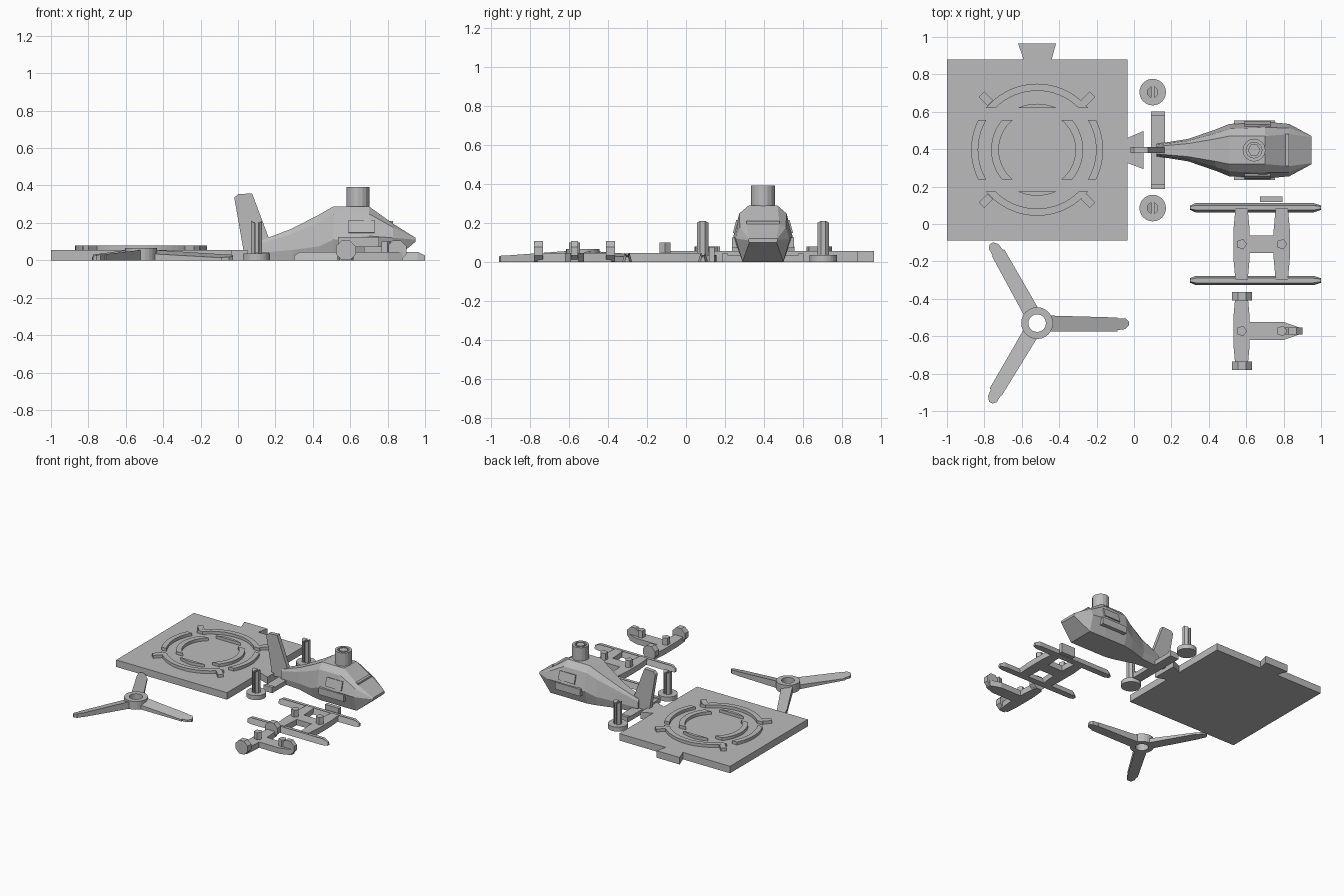
import bpy, bmesh, math
from mathutils import Matrix, Vector

cube = bpy.data.objects.get("Cube")
if cube:
    bpy.data.objects.remove(cube)

COLOR = (0.5, 0.5, 0.5, 1)
grey = bpy.data.materials.new("plain grey")
grey.use_nodes = True
grey.diffuse_color = COLOR
grey.node_tree.nodes["Principled BSDF"].inputs["Base Color"].default_value = COLOR


def finish(name, bm):
    bmesh.ops.recalc_face_normals(bm, faces=bm.faces)
    mesh = bpy.data.meshes.new(name)
    bm.to_mesh(mesh)
    bm.free()
    mesh.materials.append(grey)
    ob = bpy.data.objects.new(name, mesh)
    bpy.context.collection.objects.link(ob)
    return ob


def extrude(bm, vec):
    r = bmesh.ops.extrude_face_region(bm, geom=bm.faces[:])
    moved = [g for g in r["geom"] if isinstance(g, bmesh.types.BMVert)]
    bmesh.ops.translate(bm, verts=moved, vec=vec)


def plate(name, pts, z0, z1):
    """Outline in x, y raised from z0 to z1."""
    bm = bmesh.new()
    bm.faces.new([bm.verts.new((x, y, z0)) for x, y in pts])
    extrude(bm, (0, 0, z1 - z0))
    return finish(name, bm)


def side_plate(name, pts, y, half):
    """Outline in x, z given thickness along y."""
    bm = bmesh.new()
    bm.faces.new([bm.verts.new((x, y - half, z)) for x, z in pts])
    extrude(bm, (0, 2 * half, 0))
    return finish(name, bm)


def box(name, x0, x1, y0, y1, z0, z1):
    return plate(name, [(x0, y0), (x1, y0), (x1, y1), (x0, y1)], z0, z1)


def circle(x, y, r, n, turn=0.0):
    return [(x + r * math.cos(turn + math.tau * i / n),
             y + r * math.sin(turn + math.tau * i / n)) for i in range(n)]


def clip(bm, co, no):
    bmesh.ops.bisect_plane(bm, geom=bm.verts[:] + bm.edges[:] + bm.faces[:],
                           plane_co=co, plane_no=no, clear_outer=True)


def ring(name, cx, cy, r_in, r_out, z0, z1, n=64, clips=()):
    """Flat ring, trimmed by planes through its centre offset, then raised."""
    bm = bmesh.new()
    a = [bm.verts.new((x, y, z0)) for x, y in circle(cx, cy, r_in, n)]
    b = [bm.verts.new((x, y, z0)) for x, y in circle(cx, cy, r_out, n)]
    for i in range(n):
        j = (i + 1) % n
        bm.faces.new((a[i], b[i], b[j], a[j]))
    for offset, sign in clips:
        clip(bm, (cx, cy + offset, z0), (0, sign, 0))
    extrude(bm, (0, 0, z1 - z0))
    return finish(name, bm)


# Landing pad with dovetail connectors
PX, PY, TOP, MARK = -0.518, 0.397, 0.055, 0.078
box("landing_pad", -1, -0.035, -0.087, 0.88, 0, TOP)
plate("back_connector", [(-0.59, 0.88), (-0.44, 0.88), (-0.417, 0.965), (-0.62, 0.965)], 0, TOP)
plate("side_connector", [(-0.035, 0.326), (0.05, 0.294), (0.05, 0.497), (-0.035, 0.46)], 0, TOP)

# Raised circular pad markings, split into side and end arcs
for label, r_in, r_out in (("outer", 0.315, 0.353), ("inner", 0.205, 0.246)):
    ring(label + "_side_arcs", PX, PY, r_in, r_out, TOP, MARK, clips=((0.16, 1), (-0.16, -1)))
    ring(label + "_back_arc", PX, PY, r_in, r_out, TOP, MARK, clips=((0.222, -1),))
    ring(label + "_front_arc", PX, PY, r_in, r_out, TOP, MARK, clips=((-0.222, 1),))
for i in range(4):
    tick = box("corner_tick", 0.353, 0.42, -0.021, 0.021, TOP, MARK)
    tick.data.transform(Matrix.Translation((PX, PY, 0)) @ Matrix.Rotation(math.radians(45 + 90 * i), 4, "Z"))

# Rotor: hub ring and three blades with a sloped top
RX, RY = -0.518, -0.53
ring("rotor_hub", RX, RY, 0.047, 0.085, 0, 0.065, n=24)
for i in range(3):
    blade = plate("rotor_blade", [(0.075, -0.045), (0.43, -0.045), (0.43, -0.037), (0.47, -0.032),
                                  (0.492, -0.012), (0.492, 0.008), (0.475, 0.024), (0.43, 0.026),
                                  (0.43, 0.03), (0.075, 0.04)], 0, 0.035)
    for v in blade.data.vertices:
        if v.co.z > 0.01:
            v.co.z += 0.02 * (v.co.y - 0.04) / 0.08
            if v.co.x < 0.1:
                v.co.z += 0.02
    blade.data.transform(Matrix.Translation((RX, RY, 0)) @ Matrix.Rotation(math.tau * i / 3, 4, "Z"))

# Fuselage lofted through faceted sections:
# x, bottom (half width, z), middle (half width, z), roof (half width, z)
CY = 0.395
SECTIONS = [
    (0.12, 0.028, 0, 0.033, 0.04, 0.02, 0.105),
    (0.29, 0.045, 0, 0.06, 0.055, 0.035, 0.17),
    (0.435, 0.09, 0, 0.11, 0.075, 0.06, 0.245),
    (0.51, 0.105, 0, 0.14, 0.11, 0.075, 0.288),
    (0.70, 0.105, 0, 0.152, 0.13, 0.075, 0.288),
    (0.83, 0.105, 0, 0.14, 0.12, 0.085, 0.195),
    (0.95, 0.07, 0.1, 0.075, 0.11, 0.07, 0.12),
]
bm = bmesh.new()
loops = []
for x, hb, zb, hm, zm, ht, zt in SECTIONS:
    hs, zs = ht + 0.6 * (hm - ht), zm + 0.75 * (zt - zm)
    half = [(hb, zb), (hm, zm), (hs, zs), (ht, zt)]
    pts = half + [(-h, z) for h, z in reversed(half)]
    # The belly ends earlier than the nose tip
    loops.append([bm.verts.new((x, CY + h, z)) for h, z in pts])
for a, b in zip(loops, loops[1:]):
    for i in range(8):
        j = (i + 1) % 8
        bm.faces.new((a[i], a[j], b[j], b[i]))
bm.faces.new(loops[0])
bm.faces.new(loops[-1])
finish("fuselage", bm)

# Tail fin and stabiliser
side_plate("tail_fin", [(0.03, 0.05), (-0.02, 0.335), (0, 0.353), (0.075, 0.358),
                        (0.172, 0.10), (0.172, 0.03), (0.05, 0.03)], CY, 0.016)
box("stabiliser", 0.09, 0.167, 0.187, 0.602, 0, 0.035)
for y in (0.187, 0.577):
    box("stabiliser_end", 0.09, 0.167, y, y + 0.025, 0, 0.045)

# Rotor mast with a hollow top and inner post
MX = 0.642
ring("mast", MX, CY, 0.042, 0.061, 0.25, 0.392, n=16)
plate("mast_post", circle(MX, CY, 0.034, 6), 0.25, 0.392)

# Side pods, side windows and the front window strip
for s in (-1, 1):
    side_plate("side_pod", [(0.535, 0.07), (0.755, 0.07), (0.755, 0.125), (0.535, 0.125)],
               CY + s * 0.137, 0.022)
    window = box("side_window", -0.07, 0.07, -0.005, 0.005, -0.034, 0.034)
    window.data.transform(Matrix.Translation((0.66, CY + s * 0.141, 0.18))
                          @ Matrix.Rotation(s * math.radians(15), 4, "X"))
box("front_window_strip", 0.80, 0.83, CY - 0.085, CY + 0.085, 0.18, 0.21)

# Two round feet with split pins
for y in (0.705, 0.085):
    plate("pin_foot", circle(0.1, y, 0.071, 24), 0, 0.035)
    for s in (-1, 1):
        bm = bmesh.new()
        bm.faces.new([bm.verts.new((px, py, 0.035)) for px, py in circle(0.1, y, 0.032, 8, math.pi / 8)])
        clip(bm, (0.1 + s * 0.007, y, 0), (-s, 0, 0))
        extrude(bm, (0, 0, 0.183))
        for v in bm.verts:
            if v.co.z > 0.1:
                v.co.z -= 0.6 * abs(v.co.y - y)
        finish("split_pin", bm)


def peg(x, y):
    plate("peg", circle(x, y, 0.029, 5), 0.03, 0.1)


def crossbar(name, x, yc, half):
    """Bar that is wider in its middle."""
    w, m = 0.033, 0.043
    plate(name, [(x - w, yc - half), (x + w, yc - half), (x + m, yc - 0.08), (x + m, yc + 0.08),
                 (x + w, yc + half), (x - w, yc + half), (x - m, yc + 0.08), (x - m, yc - 0.08)], 0, 0.045)


# Skid frame
SY = -0.108
for y in (0.087, -0.302):
    skid = plate("skid", [(0.30, y - 0.012), (0.33, y - 0.025), (0.96, y - 0.025), (1, y - 0.012),
                          (1, y + 0.012), (0.96, y + 0.025), (0.33, y + 0.025), (0.30, y + 0.012)], 0, 0.045)
    for v in skid.data.vertices:
        if v.co.z > 0.01:
            v.co.y = y + 0.5 * (v.co.y - y)
            if not 0.32 < v.co.x < 0.97:
                v.co.z = 0.025
for x in (0.575, 0.79):
    crossbar("skid_crossbar", x, SY, 0.19)
    peg(x, SY)
box("skid_link", 0.6, 0.77, SY - 0.046, SY + 0.046, 0, 0.045)
box("loose_bar", 0.675, 0.795, 0.118, 0.147, 0, 0.075)

# Wheel frame with two main wheels and a nose wheel
WY = -0.572
crossbar("wheel_crossbar", 0.575, WY, 0.19)
plate("nose_arm", [(0.6, WY - 0.048), (0.8, WY - 0.048), (0.88, WY - 0.02),
                   (0.88, WY + 0.02), (0.8, WY + 0.048), (0.6, WY + 0.048)], 0, 0.045)
for x in (0.575, 0.79):
    peg(x, WY)
for x, y, half in ((0.577, WY - 0.185, 0.023), (0.577, WY + 0.185, 0.023), (0.848, WY, 0.018)):
    side_plate("wheel", circle(x, 0.053, 0.057, 8, math.pi / 8), y, half)
